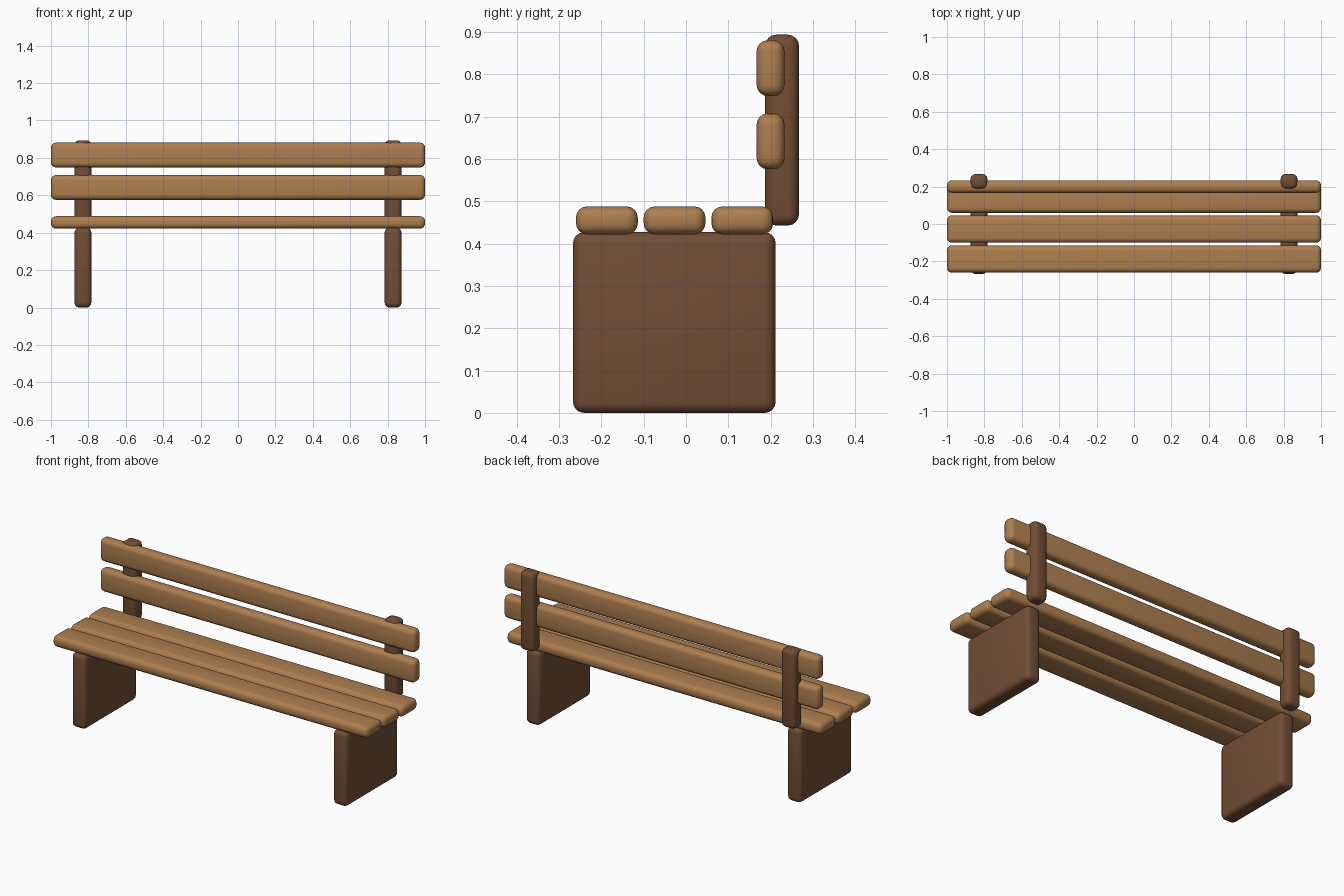
import bpy
import math

if "Cube" in bpy.data.objects:
    bpy.data.objects.remove(bpy.data.objects["Cube"])


def material(name, color):
    mat = bpy.data.materials.new(name)
    mat.diffuse_color = color
    mat.use_nodes = True
    mat.node_tree.nodes["Principled BSDF"].inputs["Base Color"].default_value = mat.diffuse_color
    return mat


light_wood = material("light_wood", (0.42, 0.21, 0.08, 1))
dark_wood = material("dark_wood", (0.17, 0.075, 0.035, 1))


def rounded_box(name, xs, ys, zs, mat, radius=0.026):
    """Box between min/max pairs with rounded edges."""
    spans = (xs, ys, zs)
    bpy.ops.mesh.primitive_cube_add(size=1, location=[(a + b) / 2 for a, b in spans])
    obj = bpy.context.object
    obj.name = name
    obj.scale = [b - a for a, b in spans]
    bpy.ops.object.transform_apply(location=False, rotation=False, scale=True)
    bevel = obj.modifiers.new("round_edges", "BEVEL")
    bevel.width = radius
    bevel.segments = 4
    bevel.limit_method = "NONE"
    obj.data.materials.append(mat)
    bpy.ops.object.modifier_apply(modifier=bevel.name)
    bpy.ops.object.shade_smooth_by_angle(angle=math.radians(35))
    return obj


# Side panels and back posts
for side, x in (("left", -0.829), ("right", 0.829)):
    xs = (x - 0.045, x + 0.045)
    rounded_box(side + "_leg_panel", xs, (-0.267, 0.212), (0, 0.427), dark_wood)
    rounded_box(side + "_back_post", xs, (0.187, 0.267), (0.443, 0.894), dark_wood)

# Seat slats
for i, y in enumerate((-0.187, -0.027, 0.133)):
    rounded_box(f"seat_slat_{i + 1}", (-1, 1), (y - 0.073, y + 0.073), (0.422, 0.488), light_wood)

# Backrest slats
for i, z in enumerate((0.642, 0.815)):
    rounded_box(f"back_slat_{i + 1}", (-1, 1), (0.167, 0.233), (z - 0.066, z + 0.066), light_wood)
